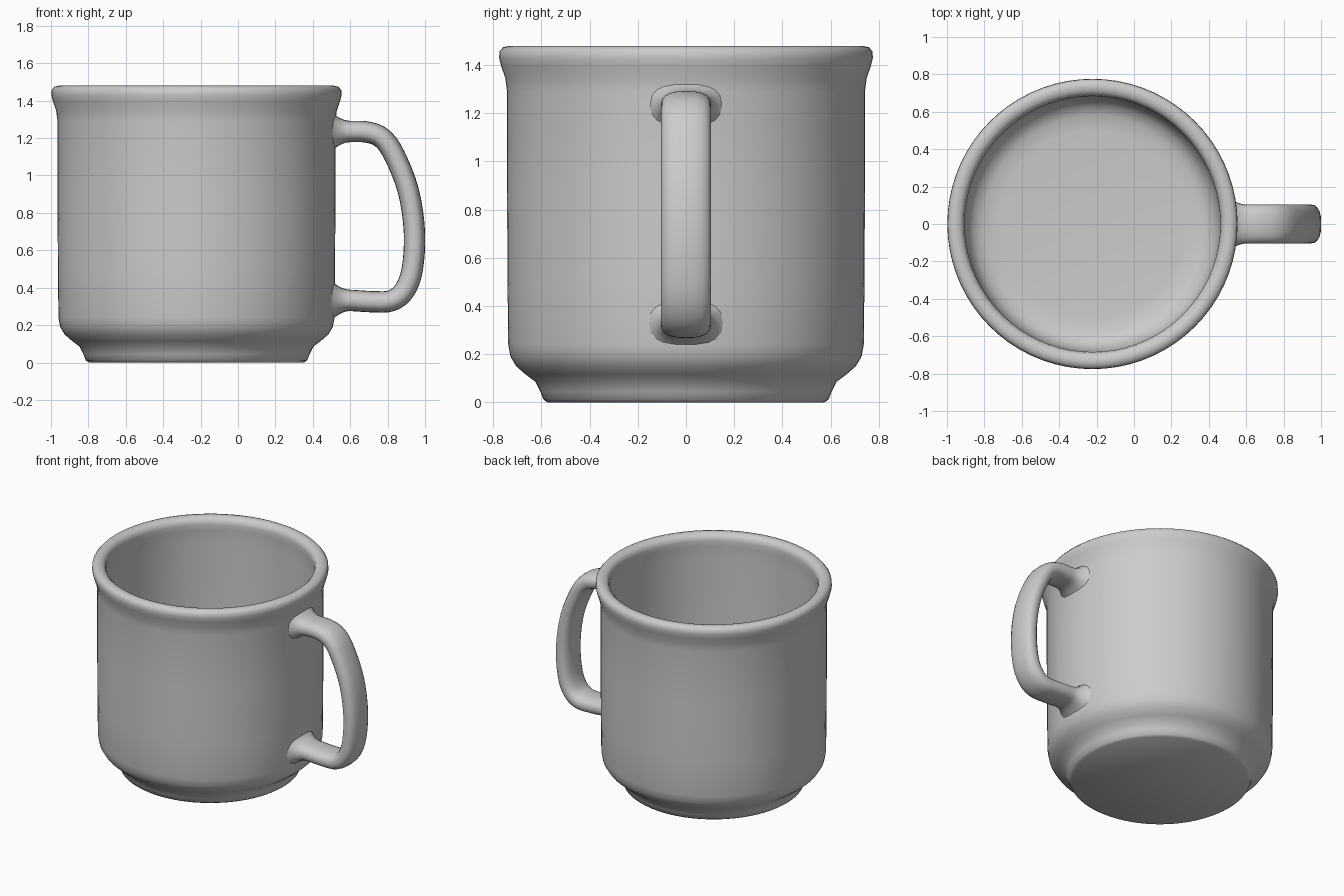
import bpy, bmesh
from math import cos, sin, tau, copysign, radians
from mathutils import Vector

if "Cube" in bpy.data.objects:
    bpy.data.objects.remove(bpy.data.objects["Cube"])

CX = -0.222  # axis of the cup


def finish(bm, name):
    bmesh.ops.recalc_face_normals(bm, faces=bm.faces[:])
    mesh = bpy.data.meshes.new(name)
    bm.to_mesh(mesh)
    bm.free()
    ob = bpy.data.objects.new(name, mesh)
    bpy.context.collection.objects.link(ob)
    bpy.ops.object.select_all(action='DESELECT')
    ob.select_set(True)
    bpy.context.view_layer.objects.active = ob
    bpy.ops.object.shade_smooth_by_angle(angle=radians(42))
    return ob


def skin(bm, rings):
    """Bridge successive vertex rings and cap both ends."""
    n = len(rings[0])
    for a, b in zip(rings, rings[1:]):
        for i in range(n):
            j = (i + 1) % n
            bm.faces.new((a[i], a[j], b[j], b[i]))
    bm.faces.new(rings[0])
    bm.faces.new(rings[-1])


def smooth_path(pts, steps):
    """Catmull-Rom interpolation through the points."""
    p = [Vector(q) for q in pts]
    p = [2 * p[0] - p[1]] + p + [2 * p[-1] - p[-2]]
    out = []
    for a, b, c, d in zip(p, p[1:], p[2:], p[3:]):
        for k in range(steps):
            t = k / steps
            out.append(0.5 * (2 * b + (c - a) * t + (2 * a - 5 * b + 4 * c - d) * t**2
                              + (3 * b - a - 3 * c + d) * t**3))
    return out + [p[-2]]


# Cup: foot, wall, flared rolled rim, inside wall and floor in one profile (radius, z)
profile = [(0.575, 0.0), (0.592, 0.012), (0.605, 0.045), (0.625, 0.085), (0.665, 0.115),
           (0.705, 0.15), (0.729, 0.19), (0.738, 0.24), (0.741, 0.5), (0.743, 0.9),
           (0.743, 1.29), (0.750, 1.345), (0.767, 1.395), (0.776, 1.43), (0.774, 1.457),
           (0.760, 1.474), (0.735, 1.48), (0.708, 1.474), (0.690, 1.457), (0.684, 1.43),
           (0.688, 1.39), (0.690, 1.3), (0.688, 0.7), (0.684, 0.27), (0.668, 0.19),
           (0.635, 0.14), (0.58, 0.115), (0.5, 0.108)]
SEG = 72
bm = bmesh.new()
skin(bm, [[bm.verts.new((CX + r * cos(tau * i / SEG), r * sin(tau * i / SEG), z))
           for i in range(SEG)] for r, z in profile])
finish(bm, "cup_body")

# Handle: flattened rounded section swept along a D-shaped path, flared where it meets the wall
path = smooth_path([(0.49, 1.235), (0.53, 1.235), (0.60, 1.235), (0.69, 1.232), (0.77, 1.20),
                    (0.835, 1.11), (0.91, 0.92), (0.943, 0.70), (0.932, 0.50), (0.89, 0.385),
                    (0.82, 0.33), (0.72, 0.325), (0.60, 0.332), (0.53, 0.332), (0.49, 0.332)], 4)
bm = bmesh.new()
rings = []
for k, p in enumerate(path):
    t = (path[min(k + 1, len(path) - 1)] - path[max(k - 1, 0)]).normalized()
    flare = max(0.0, (0.60 - p.x) / 0.11) ** 2 * 0.06
    ring = []
    for i in range(20):
        c, s = cos(tau * i / 20), sin(tau * i / 20)
        y = (0.104 + flare) * copysign(abs(c) ** 0.8, c)
        d = (0.057 + flare) * copysign(abs(s) ** 0.8, s)
        ring.append(bm.verts.new((p.x - t.y * d, y, p.y + t.x * d)))
    rings.append(ring)
skin(bm, rings)
finish(bm, "handle")
